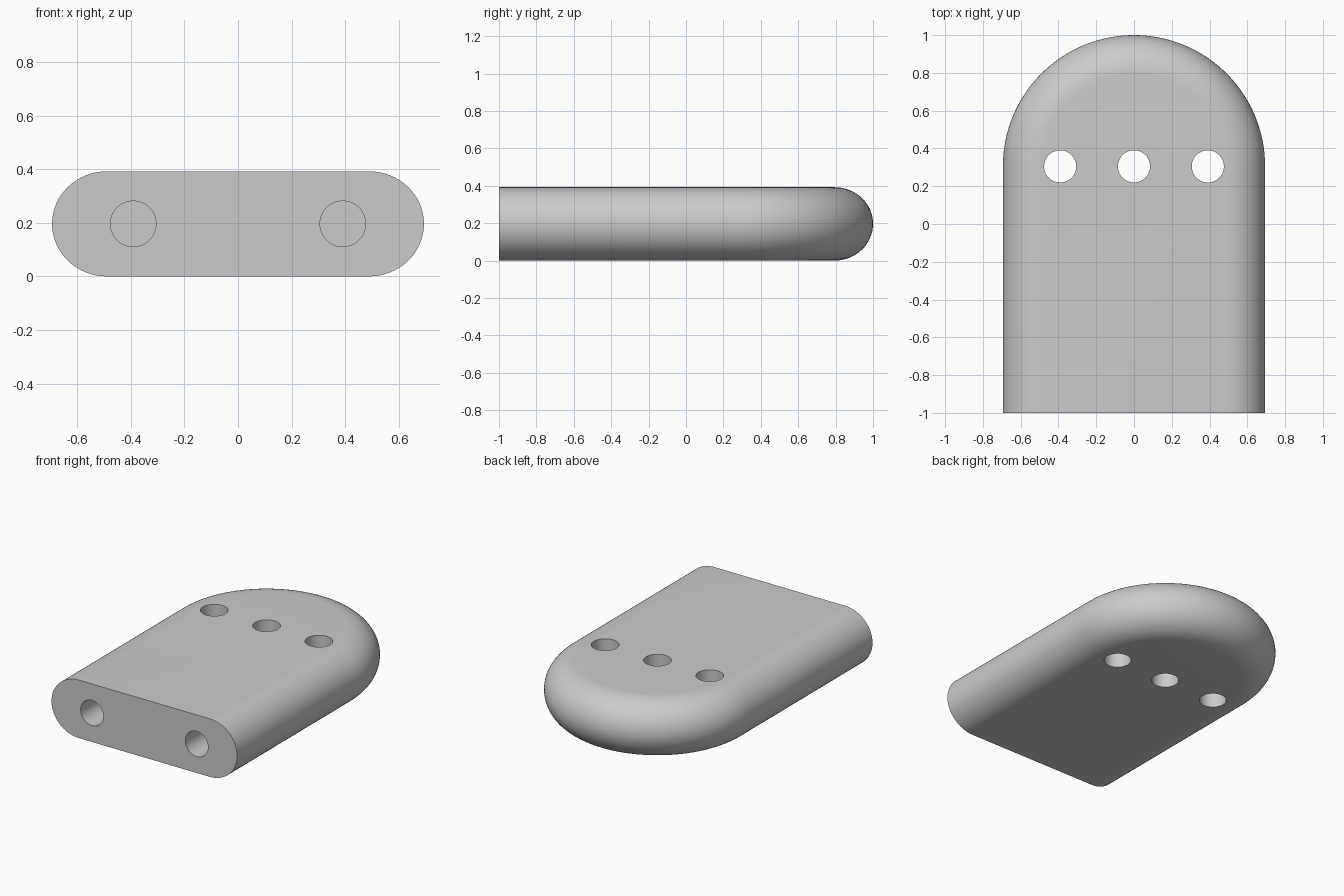
import bpy, bmesh, math
from mathutils import Matrix, Vector

if "Cube" in bpy.data.objects:
    bpy.data.objects.remove(bpy.data.objects["Cube"])

HALF_W, HEIGHT, EDGE = 0.694, 0.392, 0.205   # half width, thickness, edge rounding
FRONT, ARC_Y = -1.0, 0.306                   # flat front end, centre of round end
HOLE_R, HOLE_X = 0.085, 0.391

grey = bpy.data.materials.new("plain_grey")
grey.use_nodes = True
colour = (0.6, 0.6, 0.6, 1)
grey.diffuse_color = colour
grey.node_tree.nodes["Principled BSDF"].inputs["Base Color"].default_value = colour


def make_object(name, bm):
    bmesh.ops.recalc_face_normals(bm, faces=bm.faces)
    mesh = bpy.data.meshes.new(name)
    bm.to_mesh(mesh)
    bm.free()
    mesh.materials.append(grey)
    obj = bpy.data.objects.new(name, mesh)
    bpy.context.collection.objects.link(obj)
    return obj


def outline(radius, z, steps=64):
    """Straight sides from the front, joined by a half circle at the back."""
    arc = [math.pi * i / steps for i in range(steps + 1)]
    pts = [(radius * math.cos(a), ARC_Y + radius * math.sin(a), z) for a in arc]
    return [(radius, FRONT, z)] + pts + [(-radius, FRONT, z)]


# Plate body: stacked outlines following the rounded edge
bm = bmesh.new()
LAYERS = 32
rings = []
for i in range(LAYERS + 1):
    t = math.pi * (i / LAYERS - 0.5)
    radius = HALF_W - EDGE * (1 - math.cos(t))
    z = HEIGHT / 2 * (1 + math.sin(t))
    rings.append([bm.verts.new(p) for p in outline(radius, z)])
for low, high in zip(rings, rings[1:]):
    for j in range(len(low) - 1):
        bm.faces.new((low[j], low[j + 1], high[j + 1], high[j]))
bm.faces.new(rings[0])
bm.faces.new(rings[-1])
bm.faces.new([r[0] for r in rings] + [r[-1] for r in reversed(rings)])
body = make_object("plate_body", bm)

# Drill cutters: three through holes and two blind holes in the front end
bm = bmesh.new()


def drill(centre, depth, turn):
    place = Matrix.Translation(Vector(centre)) @ Matrix.Rotation(turn, 4, "X")
    bmesh.ops.create_cone(bm, cap_ends=True, segments=64, radius1=HOLE_R,
                          radius2=HOLE_R, depth=depth, matrix=place)


for x in (-HOLE_X, 0, HOLE_X):
    drill((x, 0.305, HEIGHT / 2), 1, 0)
for x in (-HOLE_X, HOLE_X):
    drill((x, FRONT, HEIGHT / 2), 1.2, math.pi / 2)
cutter = make_object("hole_cutter", bm)
cutter.hide_render = True

# Cut the holes and remove the cutter
cut = body.modifiers.new("holes", "BOOLEAN")
cut.operation = "DIFFERENCE"
cut.solver = "EXACT"
cut.object = cutter
bpy.ops.object.select_all(action="DESELECT")
body.select_set(True)
bpy.context.view_layer.objects.active = body
bpy.ops.object.modifier_apply(modifier=cut.name)
bpy.data.objects.remove(cutter)
bpy.ops.object.shade_smooth_by_angle(angle=math.radians(30))
